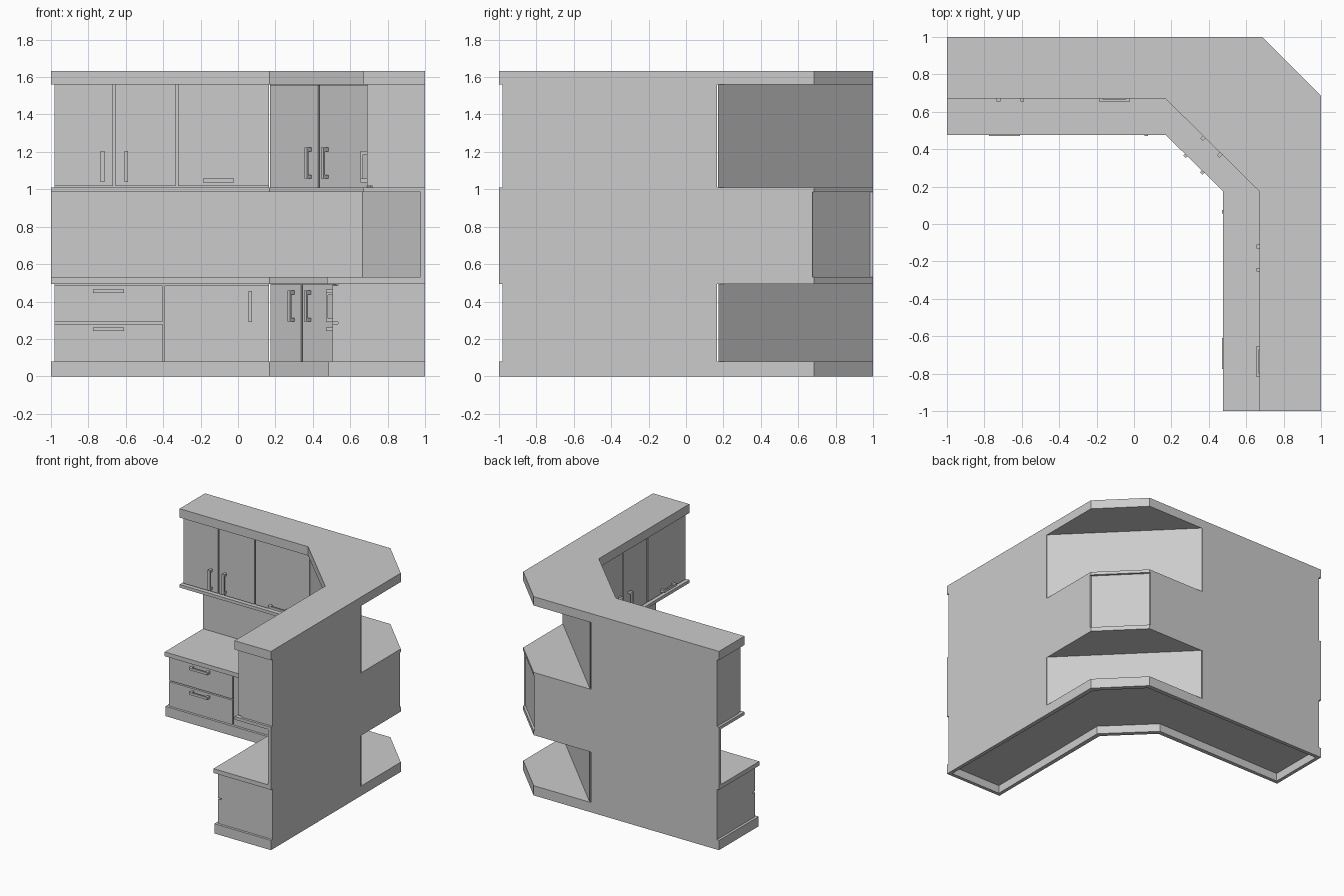
import bpy, bmesh, math
from mathutils import Matrix

if "Cube" in bpy.data.objects:
    bpy.data.objects.remove(bpy.data.objects["Cube"])


def prism(name, pts, z0, z1, angle=0, hollow=0):
    """Extrude a plan outline; optionally hollow it from below."""
    bm = bmesh.new()
    base = bm.faces.new([bm.verts.new((x, y, z0)) for x, y in pts])
    ext = bmesh.ops.extrude_face_region(bm, geom=[base], use_keep_orig=True)
    for v in ext["geom"]:
        if isinstance(v, bmesh.types.BMVert):
            v.co.z = z1
    bmesh.ops.recalc_face_normals(bm, faces=bm.faces[:])
    if hollow:
        bottom = min(bm.faces, key=lambda f: f.calc_center_median().z)
        bmesh.ops.inset_region(bm, faces=[bottom], thickness=0.04)
        inner = bmesh.ops.extrude_face_region(bm, geom=[bottom])
        for v in inner["geom"]:
            if isinstance(v, bmesh.types.BMVert):
                v.co.z += hollow
        if bottom.is_valid:
            bmesh.ops.delete(bm, geom=[bottom], context='FACES')
        bmesh.ops.recalc_face_normals(bm, faces=bm.faces[:])
    bm.transform(Matrix.Rotation(math.radians(angle), 4, 'Z'))
    me = bpy.data.meshes.new(name)
    bm.to_mesh(me)
    bm.free()
    ob = bpy.data.objects.new(name, me)
    bpy.context.collection.objects.link(ob)
    return ob


def box(name, u0, u1, d0, d1, z0, z1, angle=0):
    return prism(name, [(u0, d0), (u1, d0), (u1, d1), (u0, d1)], z0, z1, angle)


def handle(name, u, d, z, angle, vertical):
    """Bar pull with two posts, centred at (u, z) on the face at depth d."""
    half, w, out = 0.083, 0.01, 0.035
    for part, a, b, d0, d1 in (("bar", -half, half, d - out, d - out + 0.012),
                               ("post_a", -half, -half + 0.02, d - out + 0.012, d),
                               ("post_b", half - 0.02, half, d - out + 0.012, d)):
        if vertical:
            box(f"{name}_{part}", u - w, u + w, d0, d1, z + a, z + b, angle)
        else:
            box(f"{name}_{part}", u + a, u + b, d0, d1, z - w, z + w, angle)


def slab_outline(front):
    """L-shaped plan with cut corners, front edge at the given depth."""
    return [(-1, 1), (0.685, 1), (1, 0.685), (1, -1), (front, -1),
            (front, 0.175), (0.168, front), (-1, front)]


# Horizontal slabs and plinth
prism("plinth", slab_outline(0.485), 0, 0.08, hollow=0.065)
prism("worktop", slab_outline(0.477), 0.495, 0.53)
prism("upper_bottom_shelf", slab_outline(0.67), 0.985, 1.01)
prism("upper_cornice", slab_outline(0.67), 1.56, 1.633)

# Splashback panels
box("splashback_left", -1, 0.675, 0.975, 1, 0.53, 0.985)
prism("splashback_right", [(0.975, -1), (1, -1), (1, 0.675), (0.975, 0.675)], 0.53, 0.985)
prism("splashback_corner", [(0.665, 0.975), (0.975, 0.665), (0.985, 0.675), (0.675, 0.985)], 0.53, 0.985)

# Carcasses: (tier, door face depth, door thickness, z range, corner start)
T = 0.03
for tier, face, z0, z1, c in (("lower", 0.505, 0.08, 0.495, 0.175),
                              ("upper", 0.69, 1.01, 1.56, 0.172)):
    box(f"{tier}_carcass_left", -0.98, 0.165, face + T, 1, z0, z1)
    box(f"{tier}_carcass_right", -0.165, 0.98, face + T, 1, z0, z1, -90)
    f = face + T * 1.414
    prism(f"{tier}_carcass_corner", [(c, 1), (c, f), (f, c), (1, c)], z0, z1)

    # Diagonal corner doors
    d = (face + c) / math.sqrt(2)
    half = (face - c) / math.sqrt(2)
    hz = 0.375 if tier == "lower" else 1.14
    for s, side in ((-1, "a"), (1, "b")):
        u0, u1 = sorted((s * 0.005, s * half))
        box(f"{tier}_corner_door_{side}", u0, u1, d, d + T, z0, z1 - 0.003, -45)
        handle(f"{tier}_corner_handle_{side}", s * 0.063, d, hz, -45, True)

# Straight fronts: (name, angle, face, u range, z range, handle u, handle z, vertical)
fronts = []
for side, ang, s in (("left", 0, 1), ("right", -90, -1)):
    fronts += [
        (f"{side}_drawer_bottom", ang, 0.505, -0.98 * s, -0.405 * s, 0.08, 0.281, -0.692 * s, 0.252, False),
        (f"{side}_drawer_top", ang, 0.505, -0.98 * s, -0.405 * s, 0.291, 0.485, -0.692 * s, 0.455, False),
        (f"{side}_lower_door", ang, 0.505, -0.393 * s, 0.165 * s, 0.08, 0.485, 0.066 * s, 0.373, True)]
uppers = (("left", 0, [(-0.98, -0.667, -0.725), (-0.655, -0.334, -0.597), (-0.322, 0.165, -0.105)]),
          ("right", -90, [(-0.165, 0.16, 0.12), (0.172, 0.48, 0.245), (0.492, 0.98, 0.735)]))
for side, ang, doors in uppers:
    for i, (u0, u1, hu) in enumerate(doors):
        flap = i == 2
        fronts.append((f"{side}_upper_{'flap' if flap else 'door'}_{i}", ang, 0.69, u0, u1,
                       1.018, 1.56, hu, 1.047 if flap else 1.122, not flap))

for name, ang, face, u0, u1, z0, z1, hu, hz, vert in fronts:
    u0, u1 = sorted((u0, u1))
    box(name, u0, u1, face, face + T, z0, z1, ang)
    handle(name + "_handle", hu, face, hz, ang, vert)
